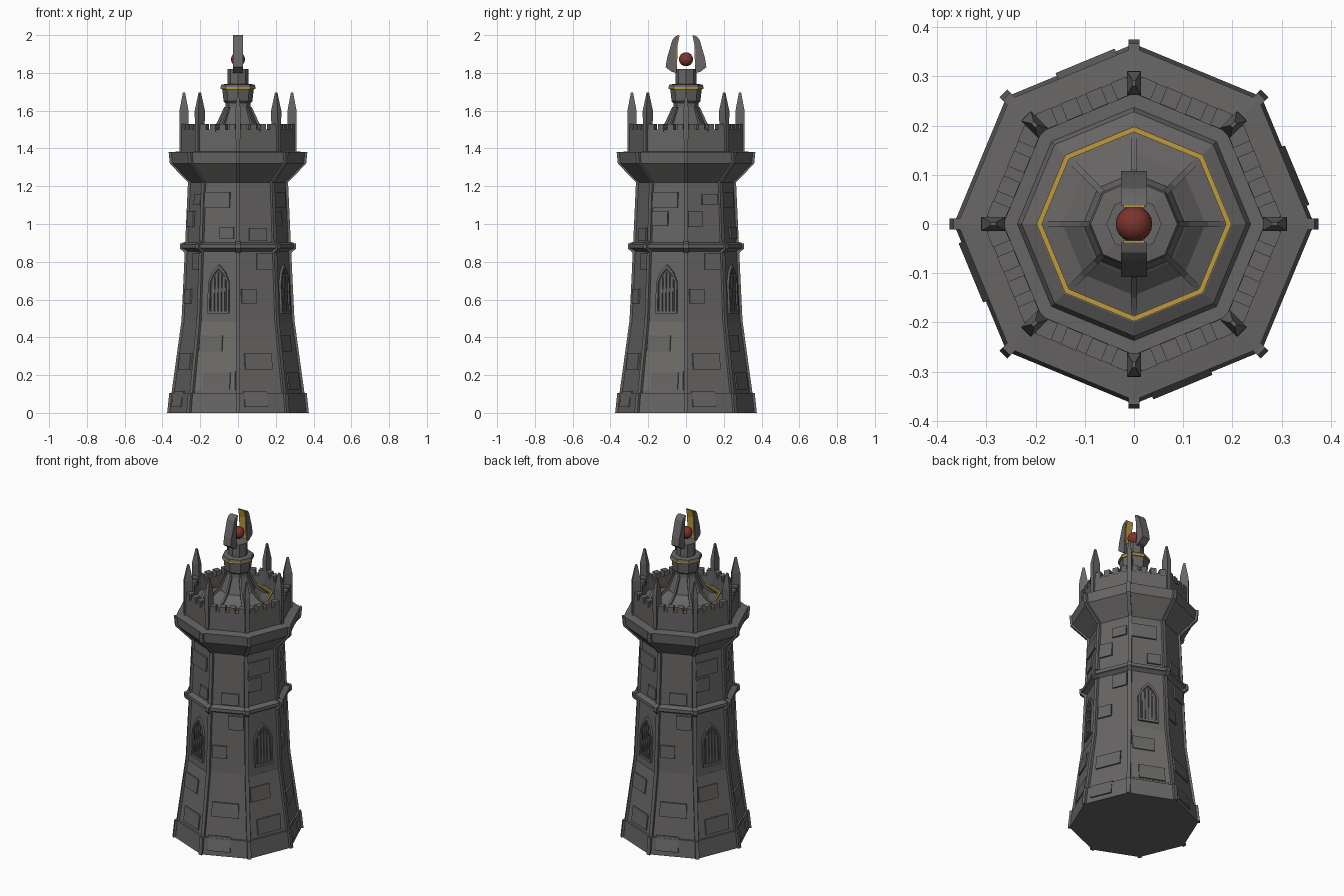
import bpy, bmesh, math
from mathutils import Vector

if "Cube" in bpy.data.objects:
    bpy.data.objects.remove(bpy.data.objects["Cube"])

def mat(name, rgb):
    m = bpy.data.materials.new(name)
    m.diffuse_color = (*rgb, 1)
    m.use_nodes = True
    m.node_tree.nodes["Principled BSDF"].inputs["Base Color"].default_value = m.diffuse_color
    return m

STONE = mat("grey stone", (0.135, 0.13, 0.128))
PALE = mat("worn stone", (0.155, 0.15, 0.14))
DARK = mat("dark window", (0.06, 0.058, 0.057))
GOLD = mat("gold trim", (0.52, 0.32, 0.045))
RED = mat("red orb", (0.2, 0.035, 0.025))
C8 = math.cos(math.pi / 8)

# outer body profile: (corner radius, height)
BODY = [(0.366, 0), (0.355, 0.105), (0.343, 0.105), (0.29, 0.49), (0.272, 0.87), (0.256, 1.22),
        (0.352, 1.32), (0.358, 1.38)]

def radius(z):
    for (r0, z0), (r1, z1) in zip(BODY, BODY[1:]):
        if z0 <= z <= z1 and z1 > z0:
            return r0 + (r1 - r0) * (z - z0) / (z1 - z0)
    return 0.305

def on_face(i, u, z, d, r=None):
    """Point on tower side i: u across, z up, d outward from the wall."""
    a = math.radians(-112.5 + 45 * i)
    R = (r if r is not None else radius(z)) * C8 + d
    return Vector((R * math.cos(a) - u * math.sin(a), R * math.sin(a) + u * math.cos(a), z))

def finish(name, bm, m):
    bmesh.ops.recalc_face_normals(bm, faces=bm.faces[:])
    me = bpy.data.meshes.new(name)
    bm.to_mesh(me)
    bm.free()
    me.materials.append(m)
    ob = bpy.data.objects.new(name, me)
    bpy.context.collection.objects.link(ob)
    return ob

def loft(bm, rings, caps=True, loop=False):
    vs = [[bm.verts.new(p) for p in r] for r in rings]
    n = len(vs[0])
    pairs = list(zip(vs, vs[1:])) + ([(vs[-1], vs[0])] if loop else [])
    for a, b in pairs:
        for k in range(n):
            bm.faces.new((a[k], a[(k + 1) % n], b[(k + 1) % n], b[k]))
    if caps and not loop:
        bm.faces.new(vs[0][::-1])
        bm.faces.new(vs[-1])

def octagon(r, z):
    return [(r * math.cos(k * math.pi / 4), r * math.sin(k * math.pi / 4), z) for k in range(8)]

def turned(name, prof, m, loop=False):
    bm = bmesh.new()
    loft(bm, [octagon(r, z) for r, z in prof], loop=loop)
    return finish(name, bm, m)

def plate(bm, i, pts, d0, d1, r=None):
    loft(bm, [[on_face(i, u, z, d, r) for u, z in pts] for d in (d0, d1)])

def rect(u0, u1, z0, z1):
    return [(u0, z0), (u1, z0), (u1, z1), (u0, z1)]

# tower shell with parapet and stepped roof inside it
turned("tower_body", BODY + [(0.305, 1.385), (0.305, 1.5), (0.265, 1.5), (0.265, 1.44), (0.237, 1.44),
       (0.228, 1.46), (0.2, 1.475), (0.19, 1.475), (0.145, 1.49), (0.11, 1.52), (0.08, 1.54)], STONE)
turned("belt_course", [(0.265, 0.85), (0.29, 0.868), (0.302, 0.872), (0.302, 0.892), (0.265, 0.905)], STONE)
turned("roof_gold_ring", [(0.198, 1.47), (0.198, 1.484), (0.187, 1.484), (0.187, 1.47)], GOLD, loop=True)

# central spire
turned("spire", [(0.112, 1.5), (0.1, 1.535), (0.066, 1.62), (0.066, 1.64), (0.076, 1.65), (0.083, 1.71),
                 (0.092, 1.725), (0.088, 1.738), (0.056, 1.742), (0.056, 1.82), (0.03, 1.82)], STONE)
turned("spire_gold_ring", [(0.08, 1.715), (0.092, 1.715), (0.092, 1.725), (0.08, 1.725)], GOLD, loop=True)

def radial_bar(bm, a, path, w):
    """Bar with inner and outer radius per height, standing on angle a."""
    c, s = math.cos(a), math.sin(a)
    loft(bm, [[(r * c - t * s, r * s + t * c, z) for r, t in
               ((ri, -k * w), (ro, -k * w), (ro, k * w), (ri, k * w))] for ri, ro, z, k in path])

ribs, spikes, fins, belt = bmesh.new(), bmesh.new(), bmesh.new(), bmesh.new()
for k in range(8):
    a = k * math.pi / 4
    # corner ribs follow the wall
    radial_bar(ribs, a, [(r - 0.02, r + 0.009, z, 1) for r, z in BODY], 0.011)
    # belt corner blocks
    radial_bar(belt, a, [(0.26, 0.285, 0.85, 1), (0.26, 0.308, 0.87, 1), (0.26, 0.308, 0.895, 1),
                         (0.26, 0.27, 0.91, 1)], 0.013)
    # parapet spikes
    radial_bar(spikes, a, [(0.262, 0.31, 1.38, 0.8), (0.262, 0.311, 1.52, 0.9), (0.262, 0.31, 1.6, 1),
                           (0.28, 0.292, 1.695, 0.25)], 0.014)
    # roof ribs running up to the spire
    radial_bar(fins, a, [(0.08, 0.195, 1.47, 1), (0.08, 0.15, 1.497, 1), (0.07, 0.112, 1.535, 1),
                         (0.05, 0.073, 1.62, 1)], 0.006)
finish("corner_ribs", ribs, STONE)
finish("belt_corners", belt, STONE)
finish("parapet_spikes", spikes, STONE)
finish("roof_ribs", fins, STONE)

# merlons and spire crenels
merlons = bmesh.new()
for i in range(8):
    for u in (-0.0825, -0.0275, 0.0275, 0.0825):
        plate(merlons, i, rect(u - 0.017, u + 0.017, 1.49, 1.53), -0.036, 0.001, 0.305)
finish("merlons", merlons, STONE)

# raised stones: (u0, u1, z0, z1)
WINDOW_SIDE = [(-0.1, 0.03, 0.325, 0.41), (-0.07, 0.085, 0.125, 0.215), (-0.09, 0.055, 1.085, 1.17)]
PLAIN_SIDE = [(-0.09, -0.005, 0.58, 0.655), (0.0, 0.09, 0.76, 0.845), (-0.085, 0.07, 0.23, 0.315),
              (-0.1, 0.03, 0.03, 0.115)]
EXTRA = {0: [(0.0, 0.08, 0.92, 0.985)], 1: [(-0.04, 0.06, 0.91, 0.98)],
         2: [(-0.09, 0.0, 0.99, 1.07)], 3: [(-0.09, -0.01, 0.985, 1.07), (-0.01, 0.08, 1.1, 1.16)]}
stones = bmesh.new()
for i in range(8):
    for u0, u1, z0, z1 in (PLAIN_SIDE if i % 2 else WINDOW_SIDE) + EXTRA[i % 4]:
        plate(stones, i, rect(u0, u1, z0, z1), -0.008, 0.009)
finish("raised_stones", stones, STONE)

# weathered lower wall panel on window sides
worn = bmesh.new()
for i in range(0, 8, 2):
    plate(worn, i, [(-0.115, 0.12), (0.115, 0.12), (0.098, 0.48), (-0.098, 0.48)], -0.004, 0.002)
finish("worn_panels", worn, PALE)

# pointed windows with frame and bars
def arch(w, z0, zs, zt):
    return [(-w, z0), (w, z0), (w, zs), (w * 0.6, zs + (zt - zs) * 0.6), (0, zt),
            (-w * 0.6, zs + (zt - zs) * 0.6), (-w, zs)]

frames, panes, bars = bmesh.new(), bmesh.new(), bmesh.new()
for i in range(0, 8, 2):
    outer, inner = arch(0.06, 0.525, 0.69, 0.785), arch(0.048, 0.54, 0.688, 0.765)
    plate(panes, i, inner, -0.004, 0.003)
    loft(frames, [[on_face(i, u, z, d) for u, z in pts] for pts, d in
                  ((outer, -0.004), (outer, 0.012), (inner, 0.012), (inner, -0.004))], loop=True)
    for u in (-0.03, -0.01, 0.01, 0.03):
        plate(bars, i, rect(u - 0.006, u + 0.006, 0.535, 0.75 - abs(u) * 1.1), -0.002, 0.009)
finish("window_frames", frames, STONE)
finish("window_panes", panes, DARK)
finish("window_bars", bars, STONE)

# two claws around the orb, gold on the inside
claws, liners = bmesh.new(), bmesh.new()
outline = [(0.05, 1.8), (0.075, 1.805), (0.108, 1.83), (0.1, 1.88), (0.072, 1.975), (0.058, 1.992),
           (0.038, 2.0), (0.048, 1.95), (0.052, 1.85)]
inner = [(0.038, 1.999), (0.048, 1.95), (0.052, 1.82)]
for s in (1, -1):
    loft(claws, [[(x, s * y, z) for y, z in outline] for x in (-0.026, 0.026)])
    strip = [(y - 0.004, z) for y, z in inner] + [(y + 0.001, z) for y, z in inner[::-1]]
    loft(liners, [[(x, s * y, z) for y, z in strip] for x in (-0.021, 0.021)])
finish("claws", claws, STONE)
finish("claw_gold_liners", liners, GOLD)

# orb
bm = bmesh.new()
bmesh.ops.create_uvsphere(bm, u_segments=20, v_segments=12, radius=0.037)
bmesh.ops.translate(bm, verts=bm.verts[:], vec=(0, 0, 1.872))
for f in bm.faces:
    f.smooth = True
finish("orb", bm, RED)
